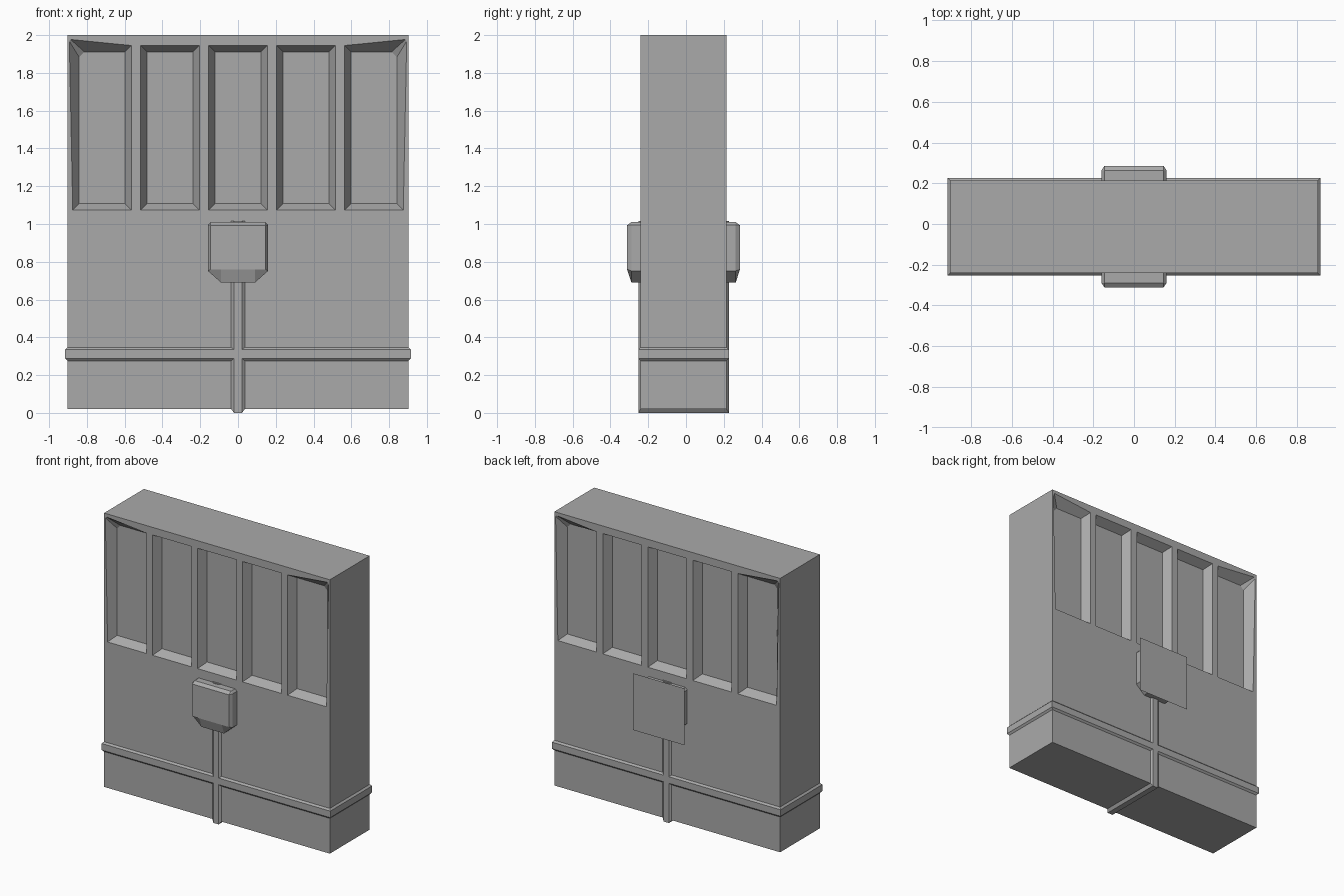
import bpy, bmesh

cube = bpy.data.objects.get("Cube")
if cube:
    bpy.data.objects.remove(cube, do_unlink=True)

YC = -0.013                    # centre of the slab in depth
HX, HY = 0.903, 0.2275         # slab half width and half depth
BOTTOM, TOP = 0.02, 2.0

grey = bpy.data.materials.new("plain grey")
grey.use_nodes = True
GREY = (0.4, 0.4, 0.4, 1.0)
grey.diffuse_color = GREY
grey.node_tree.nodes["Principled BSDF"].inputs["Base Color"].default_value = GREY


def add_loft(bm, loops):
    """Closed solid through loops with equal numbers of points."""
    rings = [[bm.verts.new(p) for p in loop] for loop in loops]
    n = len(rings[0])
    for a, b in zip(rings, rings[1:]):
        for i in range(n):
            j = (i + 1) % n
            bm.faces.new((a[i], a[j], b[j], b[i]))
    bm.faces.new(rings[0][::-1])
    bm.faces.new(rings[-1])


def make_object(name, bm):
    bmesh.ops.remove_doubles(bm, verts=bm.verts[:], dist=0.0005)
    bmesh.ops.recalc_face_normals(bm, faces=bm.faces[:])
    mesh = bpy.data.meshes.new(name)
    bm.to_mesh(mesh)
    bm.free()
    mesh.materials.append(grey)
    obj = bpy.data.objects.new(name, mesh)
    bpy.context.collection.objects.link(obj)
    return obj


def loft(name, loops):
    bm = bmesh.new()
    add_loft(bm, loops)
    return make_object(name, bm)


def rect(hx, hy, z):
    return [(-hx, YC - hy, z), (hx, YC - hy, z), (hx, YC + hy, z), (-hx, YC + hy, z)]


# Main slab
slab = loft("slab", [rect(HX, HY, BOTTOM), rect(HX, HY, TOP)])

# Cutter for five sloped-wall panels on each broad side
Z0, Z1, RIM, DEPTH = 1.075, 1.945, 0.034, 0.06
bm = bmesh.new()
for side in (-1, 1):
    for centre in (-0.72, -0.36, 0.0, 0.36, 0.72):
        h = 0.155
        l, r = centre - h, centre + h
        rim = [(l, Z0), (r, Z0), (r, Z1), (r, Z1), (l, Z1), (l, Z1)]
        li, ri, zi = l + RIM, r - RIM, Z1 - RIM
        floor = [(li, Z0 + RIM), (ri, Z0 + RIM), (ri, zi), (ri, zi), (li, zi), (li, zi)]
        # The end panels have a cut upper corner that flares outwards
        if centre > 0.6:
            rim[2:4] = [(0.893, 1.968), (0.886, 1.977)]
            floor[2:4] = [(ri, zi - 0.028), (ri - 0.028, zi)]
        elif centre < -0.6:
            rim[4:6] = [(-0.886, 1.977), (-0.893, 1.968)]
            floor[4:6] = [(li + 0.028, zi), (li, zi - 0.028)]
        face = YC + side * HY
        add_loft(bm, [[(x, face - side * DEPTH, z) for x, z in floor],
                      [(x, face, z) for x, z in rim],
                      [(x, face + side * 0.05, z) for x, z in rim]])
# Collapse the repeated corners before cutting
bmesh.ops.remove_doubles(bm, verts=bm.verts[:], dist=0.0005)
cutter = make_object("panel_cutter", bm)
cutter.hide_render = True

# Cut the panels, keep the result and drop the cutter
mod = slab.modifiers.new("panels", "BOOLEAN")
mod.operation = "DIFFERENCE"
mod.solver = "EXACT"
mod.object = cutter
bpy.context.view_layer.update()
graph = bpy.context.evaluated_depsgraph_get()
cut_mesh = bpy.data.meshes.new_from_object(slab.evaluated_get(graph))
slab.modifiers.clear()
slab.data = cut_mesh
bpy.data.objects.remove(cutter, do_unlink=True)

# Raised band around the lower part
P = 0.012
loft("horizontal_band", [rect(HX, HY, 0.275), rect(HX + P, HY + P, 0.288),
                         rect(HX + P, HY + P, 0.335), rect(HX, HY, 0.347)])


# Vertical strap running under the slab and up both sides
def strap_loop(x, grow, low):
    y0, y1 = YC - HY - grow, YC + HY + grow
    return [(x, y0, low), (x, y1, low), (x, y1, 1.015), (x, y0, 1.015)]


loft("vertical_strap", [strap_loop(-0.036, 0, BOTTOM), strap_loop(-0.021, P, 0.0),
                        strap_loop(0.021, P, 0.0), strap_loop(0.036, 0, BOTTOM)])

# Bevelled lock boxes, front and back
outline = [(-0.16, 0.752), (-0.09, 0.69), (0.09, 0.69), (0.16, 0.752),
           (0.16, 0.995), (0.146, 1.01), (-0.146, 1.01), (-0.16, 0.995)]
cover = [(-0.145, 0.76), (-0.09, 0.76), (0.09, 0.76), (0.145, 0.76),
         (0.145, 0.993), (0.145, 0.993), (-0.145, 0.993), (-0.145, 0.993)]
for side, name in ((-1, "front_lock_box"), (1, "back_lock_box")):
    loft(name, [[(x, YC + side * d, z) for x, z in pts]
                for pts, d in ((outline, 0.21), (outline, 0.276), (cover, 0.299))])

# Thin square plate behind the back box
bm = bmesh.new()
bm.faces.new([bm.verts.new((x, 0.312, z)) for x, z in
              ((0.207, 0.645), (-0.207, 0.645), (-0.207, 1.055), (0.207, 1.055))])
mesh = bpy.data.meshes.new("back_plate")
bm.to_mesh(mesh)
bm.free()
mesh.materials.append(grey)
bpy.context.collection.objects.link(bpy.data.objects.new("back_plate", mesh))
